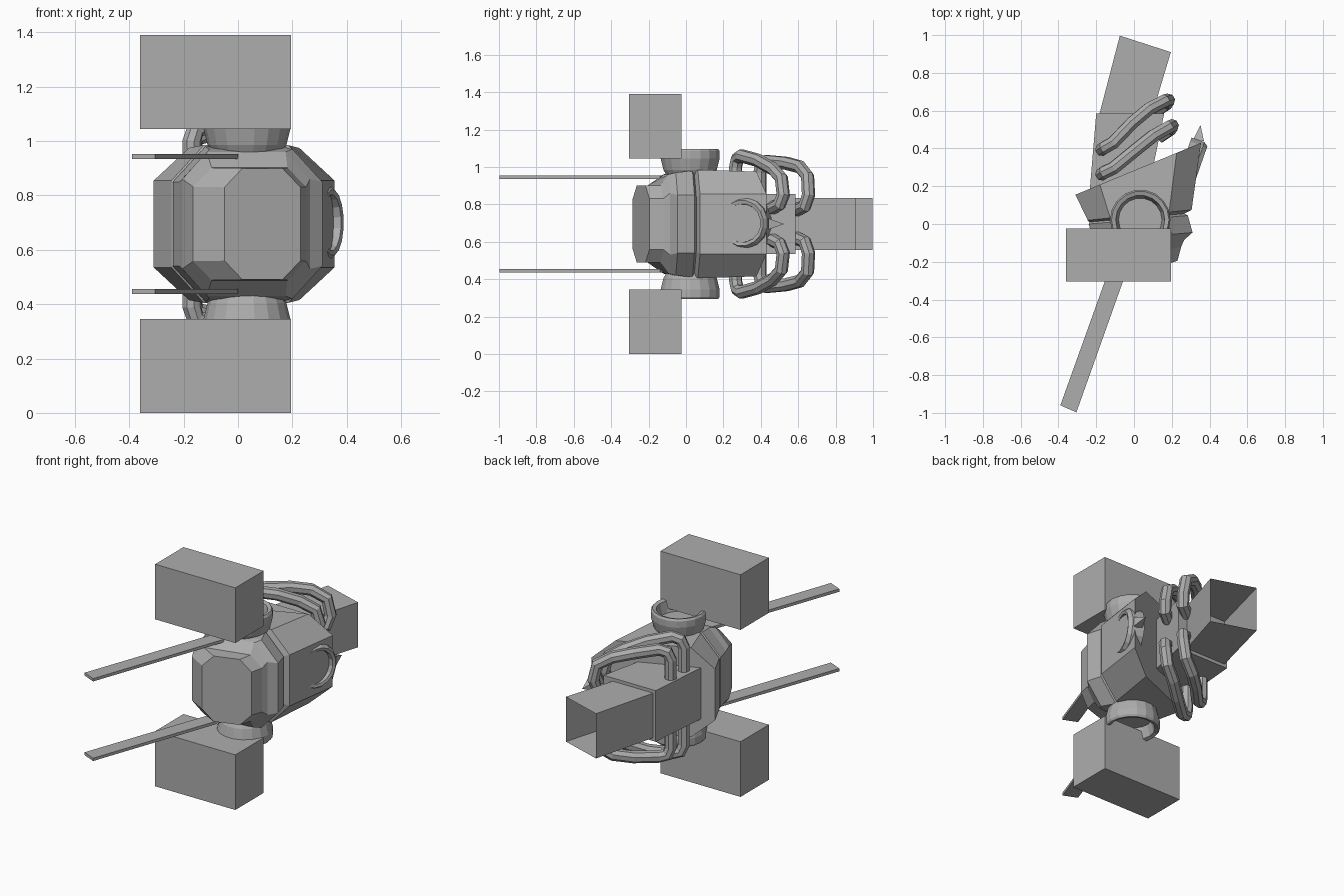
import bpy, bmesh, math
from mathutils import Vector

if "Cube" in bpy.data.objects:
    bpy.data.objects.remove(bpy.data.objects["Cube"])

ZC = 0.695  # height of the symmetry plane

grey = bpy.data.materials.new("plain_grey")
grey.diffuse_color = (0.42, 0.42, 0.42, 1)
grey.use_nodes = True
grey.node_tree.nodes["Principled BSDF"].inputs["Base Color"].default_value = grey.diffuse_color


def add_object(name, bm):
    bmesh.ops.recalc_face_normals(bm, faces=bm.faces)
    me = bpy.data.meshes.new(name)
    bm.to_mesh(me)
    bm.free()
    me.materials.append(grey)
    ob = bpy.data.objects.new(name, me)
    bpy.context.collection.objects.link(ob)
    return ob


def loft(name, rings, cap_start=True, cap_end=True):
    """Skin a list of closed rings with equal point counts."""
    bm = bmesh.new()
    vs = [[bm.verts.new(p) for p in r] for r in rings]
    n = len(vs[0])
    for a, b in zip(vs, vs[1:]):
        for i in range(n):
            j = (i + 1) % n
            bm.faces.new((a[i], a[j], b[j], b[i]))
    if cap_start:
        bm.faces.new(vs[0][::-1])
    if cap_end:
        bm.faces.new(vs[-1])
    return add_object(name, bm)


def mirrored(points, s):
    return [Vector((x, y, ZC + s * (z - ZC))) for x, y, z in points]


def prism(name, outline, z0, z1, **kw):
    return loft(name, [[(x, y, z) for x, y in outline] for z in (z0, z1)], **kw)


def octagon(left, right, hz, cz, cx):
    """Upright chamfered ring spanning two plan points."""
    l, r = Vector((*left, ZC)), Vector((*right, ZC))
    d = (r - l).normalized() * cx
    up = Vector((0, 0, 1))
    a, b = hz - cz, hz
    return [l - up * a, l + up * a, l + d + up * b, r - d + up * b,
            r + up * a, r - up * a, r - d - up * b, l + d - up * b]


# Faceted body with a stepped front and a groove before the rear section
loft("body", [
    octagon((-0.05, -0.285), (0.23, -0.195), 0.205, 0.07, 0.07),
    octagon((-0.165, -0.22), (0.25, -0.12), 0.207, 0.07, 0.07),
    octagon((-0.205, -0.13), (0.265, -0.085), 0.265, 0.10, 0.09),
    octagon((-0.215, -0.09), (0.31, -0.045), 0.275, 0.12, 0.11),
    octagon((-0.24, 0.0), (0.285, 0.045), 0.285, 0.13, 0.12),
    octagon((-0.235, 0.01), (0.265, 0.055), 0.275, 0.13, 0.12),
    octagon((-0.245, 0.02), (0.305, 0.075), 0.29, 0.13, 0.12),
    octagon((-0.31, 0.155), (0.355, 0.43), 0.28, 0.12, 0.14),
])

# Round eye: raised rim with a recessed lens, facing right and forward
axis = Vector((0.945, -0.33, 0)).normalized()
side = Vector((0.33, 0.945, 0)).normalized()
centre = Vector((0.345, 0.30, ZC + 0.005))


def eye_ring(r, depth, n=16):
    return [centre + axis * depth + side * (r * math.cos(t)) + Vector((0, 0, r * math.sin(t)))
            for t in (2 * math.pi * (i + 0.5) / n for i in range(n))]


loft("eye", [eye_ring(r, d) for r, d in
             ((0.138, -0.09), (0.138, -0.018), (0.122, 0.004), (0.104, 0.0), (0.098, -0.03))])

# Small spike behind the eye
loft("spike", [[(0.31, 0.44, z), (0.37, 0.44, z), (0.352, 0.525, ZC)] for z in (ZC - 0.03, ZC + 0.03)])

# Rear housing and open-ended exhaust
prism("rear_housing", [(-0.235, 0.17), (0.08, 0.2), (0.16, 0.585), (-0.20, 0.585)], ZC - 0.16, ZC + 0.16)
ends = [((-0.185, 0.575), (0.095, 0.575)), ((-0.075, 0.997), (0.195, 0.91))]
loft("exhaust", [[(*l, ZC - 0.14), (*r, ZC - 0.14), (*r, ZC + 0.14), (*l, ZC + 0.14)] for l, r in ends],
     cap_end=False)


def tube(name, pts, radius=0.036, sides=8):
    """Faceted pipe along a path."""
    rings, ref = [], Vector((0.6, -0.8, 0))
    for i, p in enumerate(pts):
        t = (pts[min(i + 1, len(pts) - 1)] - pts[max(i - 1, 0)]).normalized()
        u = (ref - t * ref.dot(t)).normalized()
        ref, v = u, t.cross(u)
        rings.append([p + (u * math.cos(a) + v * math.sin(a)) * radius
                      for a in (2 * math.pi * (k + 0.5) / sides for k in range(sides))])
    loft(name, rings)


front_path = [(-0.17, 0.265, 0.80), (-0.17, 0.265, 1.0), (-0.155, 0.275, 1.045), (-0.11, 0.295, 1.06),
              (0.0, 0.385, 1.035), (0.1, 0.465, 0.99), (0.18, 0.51, 0.94),
              (0.202, 0.52, 0.85), (0.19, 0.50, 0.80), (0.13, 0.46, 0.78)]
rear_path = [(-0.17, 0.395, 0.80), (-0.17, 0.395, 0.97), (-0.155, 0.405, 1.015), (-0.11, 0.43, 1.03),
             (-0.01, 0.535, 1.02), (0.08, 0.61, 1.0), (0.16, 0.65, 0.95),
             (0.182, 0.655, 0.85), (0.17, 0.635, 0.79), (0.10, 0.59, 0.77)]

# Parts mirrored above and below the symmetry plane
for s, tag in ((1, "upper"), (-1, "lower")):
    tube(tag + "_front_pipe", mirrored(front_path, s))
    tube(tag + "_rear_pipe", mirrored(rear_path, s))

    # Shoulder cup with a hollow inside
    cup = []
    for r, z in ((0.125, 0.95), (0.145, 0.985), (0.16, 1.045), (0.16, 1.085),
                 (0.152, 1.097), (0.13, 1.09), (0.115, 1.02)):
        cup.append(mirrored([(0.033 + r * math.cos(a), 0.022 + r * math.sin(a), z)
                             for a in (2 * math.pi * k / 18 for k in range(18))], s))
    loft(tag + "_shoulder_cup", cup)

    # Arm block
    z0, z1 = sorted(ZC + s * d for d in (0.35, 0.695))
    prism(tag + "_arm_block", [(-0.36, -0.305), (0.195, -0.305), (0.195, -0.025), (-0.36, -0.025)], z0, z1)

    # Long flat blade
    z0, z1 = sorted(ZC + s * d for d in (0.24, 0.258))
    prism(tag + "_blade", [(-0.39, -0.96), (-0.305, -0.997), (0.0, -0.14), (-0.085, -0.11)], z0, z1)
